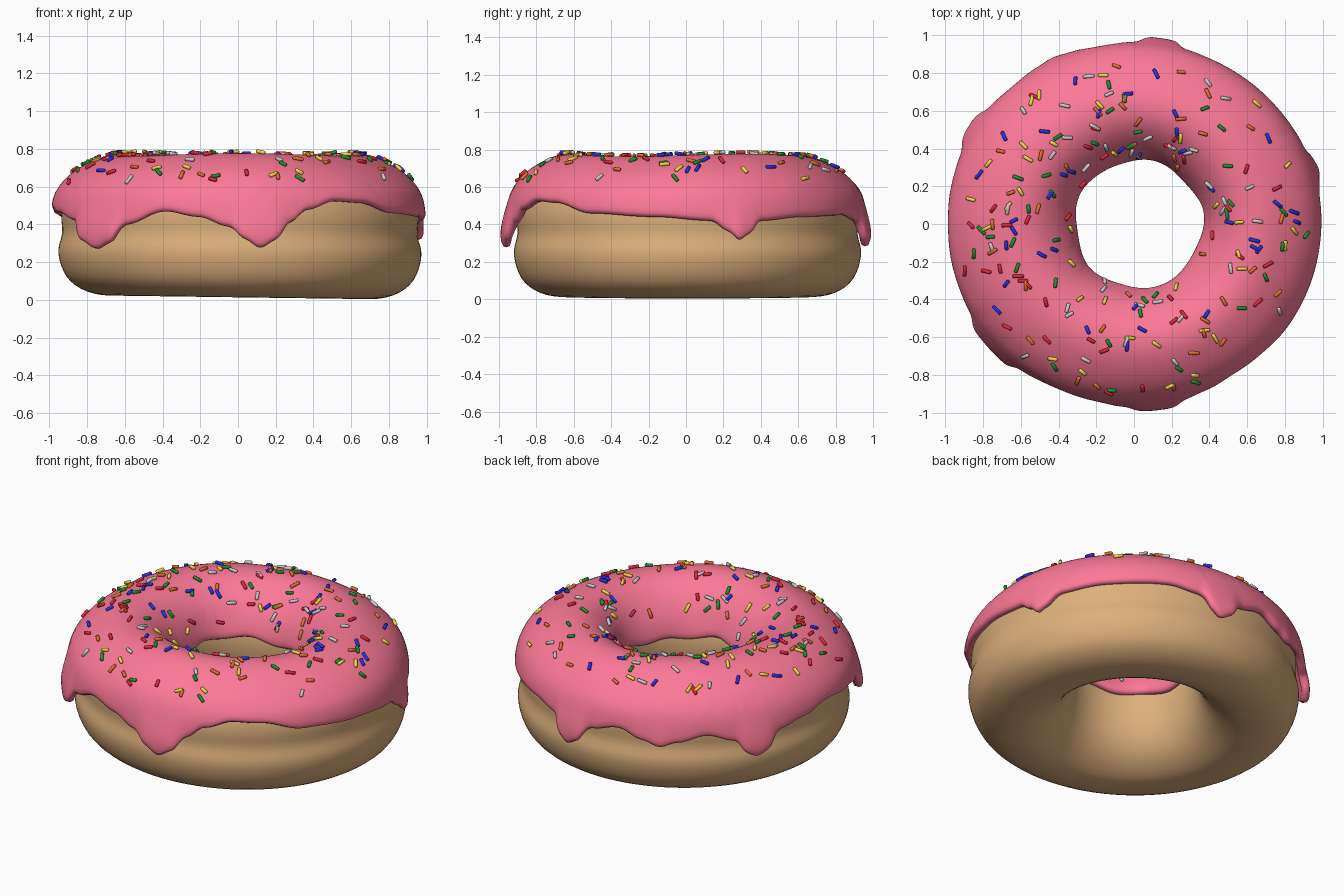
import bpy, bmesh, random
from math import sin, cos, pi, degrees
from mathutils import Vector, Matrix

if "Cube" in bpy.data.objects:
    bpy.data.objects.remove(bpy.data.objects["Cube"])

random.seed(7)


def material(name, rgb):
    m = bpy.data.materials.new(name)
    m.diffuse_color = (*rgb, 1)
    m.use_nodes = True
    m.node_tree.nodes["Principled BSDF"].inputs["Base Color"].default_value = m.diffuse_color
    return m


def add_object(name, bm, mat):
    me = bpy.data.meshes.new(name)
    bm.to_mesh(me)
    bm.free()
    for p in me.polygons:
        p.use_smooth = True
    me.materials.append(mat)
    ob = bpy.data.objects.new(name, me)
    bpy.context.collection.objects.link(ob)
    return ob


def smooth_path(pts, closed, n=8):
    """Catmull-Rom curve through 2D points."""
    c, out = len(pts), []
    get = lambda i: Vector(pts[i % c] if closed else pts[min(max(i, 0), c - 1)])
    for i in range(c if closed else c - 1):
        a, b, d, e = (get(i + k) for k in (-1, 0, 1, 2))
        for s in range(n):
            t = s / n
            out.append(0.5 * (2 * b + (d - a) * t + (2 * a - 5 * b + 4 * d - e) * t * t
                              + (3 * b - a - 3 * d + e) * t ** 3))
    if not closed:
        out.append(get(c - 1))
    return out


def resample(path, n):
    """n points evenly spaced along a polyline."""
    acc = [0]
    for a, b in zip(path, path[1:]):
        acc.append(acc[-1] + (b - a).length)
    out, k = [], 0
    for i in range(n):
        d = acc[-1] * i / (n - 1)
        while k < len(path) - 2 and acc[k + 1] < d:
            k += 1
        t = (d - acc[k]) / max(acc[k + 1] - acc[k], 1e-9)
        out.append(path[k].lerp(path[k + 1], min(t, 1)))
    return out


def skin(rings, closed):
    """Join rings around the z axis into a quad surface."""
    bm = bmesh.new()
    vs = [[bm.verts.new(p) for p in r] for r in rings]
    n, m = len(vs), len(vs[0])
    for i in range(n):
        a, b = vs[i], vs[(i + 1) % n]
        for j in range(m if closed else m - 1):
            k = (j + 1) % m
            bm.faces.new((a[j], a[k], b[k], b[j]))
    return bm


# dough ring
dough_profile = smooth_path([
    (.945, .26), (.93, .17), (.885, .09), (.80, .035), (.69, .014), (.58, .03), (.47, .1),
    (.40, .2), (.37, .32), (.365, .43), (.39, .53), (.45, .63), (.54, .71), (.63, .735),
    (.73, .71), (.84, .64), (.905, .55), (.93, .45), (.925, .35)], True, 3)
rings = []
for i in range(128):
    a = 2 * pi * i / 128
    ring = []
    for r, z in dough_profile:
        q = r + .017 * cos(2 * a) * max(0, (r - .5) / .45)
        x = q * cos(a) + .01
        ring.append((x, q * sin(a) + .008, z - .014 * x * (1 - z / .74)))
    rings.append(ring)
add_object("dough", skin(rings, True), material("dough", (.72, .43, .2)))

# icing: outer lower edge height by angle, with drips
EDGE = [(-180, .49), (-165, .46), (-152, .42), (-146, .31), (-139, .265), (-133, .30),
        (-128, .40), (-114, .47), (-103, .44), (-93, .39), (-88, .32), (-83, .27), (-78, .315),
        (-73, .41), (-67, .48), (-57, .53), (-47, .52), (-32, .46), (-10, .44), (8, .42),
        (13, .365), (16.5, .31), (20, .345), (24, .42), (40, .44), (62, .45), (74, .42),
        (77, .32), (81, .275), (85, .31), (90, .41), (101, .45), (110, .40), (116, .37),
        (122, .40), (132, .44), (142, .40), (145, .32), (149, .29), (153, .32), (158, .42),
        (168, .45), (180, .49)]


def edge_height(a):
    d = (degrees(a) + 180) % 360 - 180
    for (d0, z0), (d1, z1) in zip(EDGE, EDGE[1:]):
        if d0 <= d <= d1:
            t = (d - d0) / (d1 - d0)
            return z0 + (z1 - z0) * (1 - cos(pi * t)) / 2
    return EDGE[0][1]


icing_profile = smooth_path([
    (.335, .38), (.332, .45), (.352, .54), (.41, .65), (.51, .74), (.62, .772), (.73, .752),
    (.86, .68), (.94, .595), (.97, .52), (.978, .42), (.975, .33), (.965, .22)], False, 10)


def icing_point(a, p, amp=0):
    r, z = p
    outer = max(0, (r - .5) / .45)
    q = r + .015 * cos(2 * a) * outer
    if r > .8:
        q += amp * min(1, max(0, (.52 - z) / .16))
    if r < .6:
        q += .008 * sin(5 * a + 1) * (.6 - r) / .25
    x = q * cos(a) + .024 * max(0, (.8 - r) / .45)
    return Vector((x, q * sin(a), z + .007 * sin(3 * a) * (z > .6)))


rings = []
for i in range(240):
    a = 2 * pi * i / 240
    low = edge_height(a)
    inner = .455 + .015 * sin(3 * a + .5) + .012 * sin(7 * a)
    cut = [p for p in icing_profile
           if (p.x < .6 and p.y >= inner) or (p.x >= .6 and p.y >= low)]
    # exact end points on the trimmed profile
    for end in (inner, low):
        for p, q in zip(icing_profile, icing_profile[1:]):
            if (p.y - end) * (q.y - end) <= 0 and (p.x < .6) == (end == inner):
                e = p.lerp(q, (end - p.y) / ((q.y - p.y) or 1))
                cut = [e] + cut if end == inner else cut + [e]
                break
    amp = .036 * min(1, max(0, (.44 - low) / .13))
    rings.append([icing_point(a, p, amp) for p in resample(cut, 24)])
icing = add_object("icing", skin(rings, False), material("icing", (.98, .19, .31)))
mod = icing.modifiers.new("thickness", 'SOLIDIFY')
mod.thickness, mod.offset = .05, -1
sub = icing.modifiers.new("smooth", 'SUBSURF')
sub.levels = sub.render_levels = 1

# sprinkles, one object per colour
COLOURS = {"red": (.8, .02, .04), "green": (.01, .3, .03), "blue": (.02, .03, .85),
           "white": (.9, .9, .9), "yellow": (.9, .7, .06), "orange": (.8, .16, .03)}
spots = [k for k, p in enumerate(icing_profile) if .35 < p.x < .92 and p.y > .55]
for name, rgb in COLOURS.items():
    bm = bmesh.new()
    for _ in range(36):
        a = random.uniform(0, 2 * pi)
        # even spread over the top area, sparser on the outer slope
        while True:
            k = random.choice(spots)
            if random.random() < icing_profile[k].x * (1 if icing_profile[k].x < .87 else .4):
                break
        p, d = icing_profile[k], icing_profile[k + 1] - icing_profile[k - 1]
        n = Vector((-d.y * cos(a), -d.y * sin(a), d.x)).normalized()
        t = Vector((-sin(a), cos(a), 0))
        axis = Matrix.Rotation(random.uniform(0, pi), 3, n) @ t
        axis = (axis + n * random.uniform(-.15, .15)).normalized()
        rot = axis.to_track_quat('Z', 'Y').to_matrix().to_4x4()
        vs = bmesh.ops.create_uvsphere(bm, u_segments=10, v_segments=5, radius=.0105)["verts"]
        half = random.uniform(.017, .025)
        for v in vs:
            v.co.z = v.co.z * .6 + (half if v.co.z > 0 else -half)
        place = Matrix.Translation(icing_point(a, p) + n * .007) @ rot
        bmesh.ops.transform(bm, matrix=place, verts=vs)
    add_object(name + "_sprinkles", bm, material(name + "_sprinkle", rgb))
